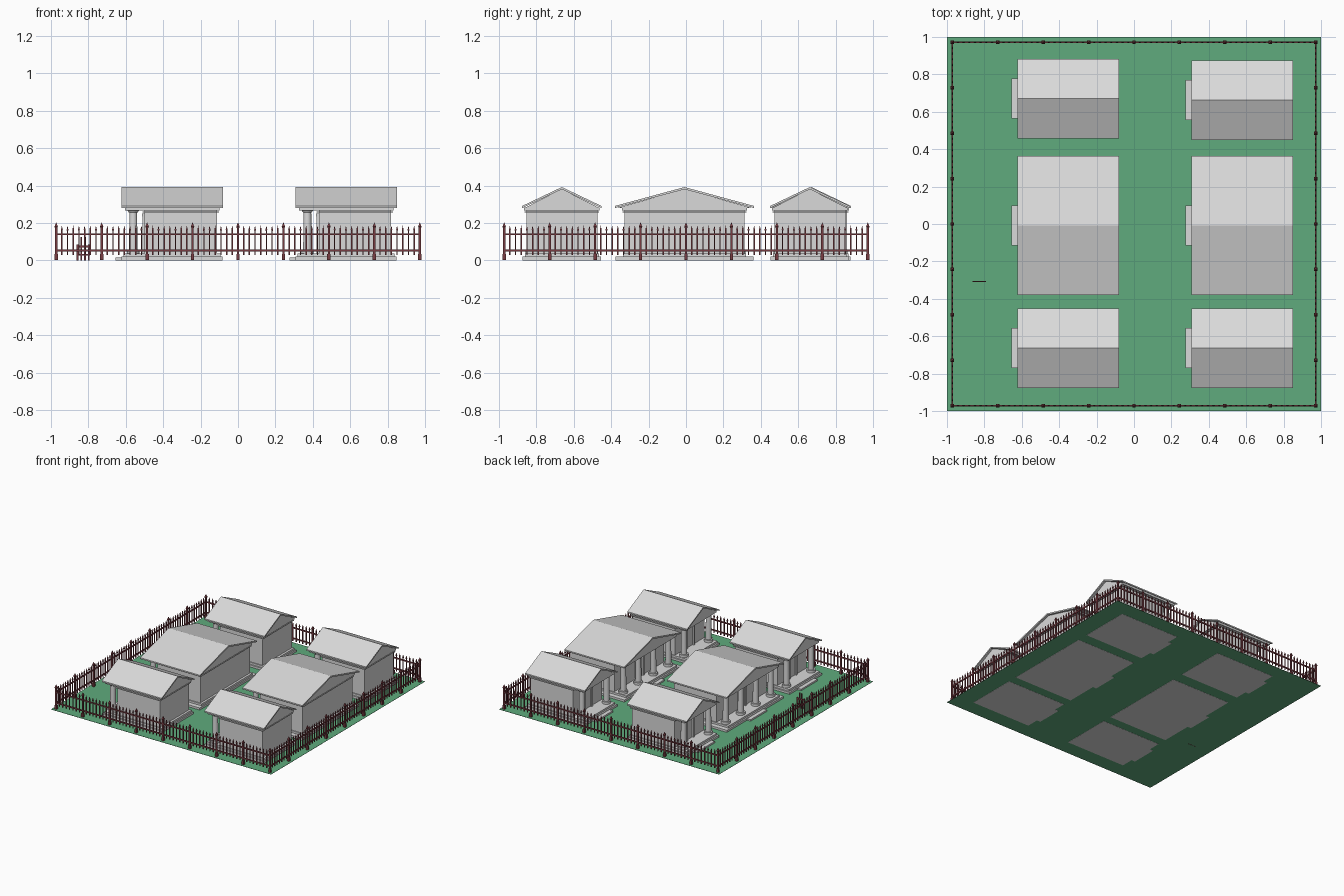
import bpy, bmesh, math
from mathutils import Matrix, Vector

if "Cube" in bpy.data.objects:
    bpy.data.objects.remove(bpy.data.objects["Cube"])


def material(name, rgb):
    m = bpy.data.materials.new(name)
    m.diffuse_color = (*rgb, 1)
    m.use_nodes = True
    m.node_tree.nodes["Principled BSDF"].inputs["Base Color"].default_value = m.diffuse_color
    return m


STONE = material("grey stone", (0.70, 0.70, 0.70))
GRASS = material("green grass", (0.115, 0.41, 0.205))
IRON = material("rusty red iron", (0.19, 0.045, 0.055))


def box(bm, x0, x1, y0, y1, z0, z1):
    c = Vector(((x0 + x1) / 2, (y0 + y1) / 2, (z0 + z1) / 2))
    s = Matrix.Diagonal((x1 - x0, y1 - y0, z1 - z0, 1))
    bmesh.ops.create_cube(bm, size=1, matrix=Matrix.Translation(c) @ s)


def cone(bm, x, y, z0, z1, r0, r1, n):
    m = Matrix.Translation((x, y, (z0 + z1) / 2)) @ Matrix.Rotation(math.pi / n, 4, 'Z')
    bmesh.ops.create_cone(bm, cap_ends=True, segments=n, radius1=r0, radius2=r1,
                          depth=z1 - z0, matrix=m)


def prism(bm, profile, x0, x1):
    """Solid from a (y, z) outline extended along x."""
    a, b = ([bm.verts.new((x, y, z)) for y, z in profile] for x in (x0, x1))
    bm.faces.new(a)
    bm.faces.new(b[::-1])
    for i in range(len(a)):
        bm.faces.new((a[i - 1], a[i], b[i], b[i - 1]))


def make(name, bm, mat, loc=(0, 0, 0), rot=0, smooth=False):
    bmesh.ops.recalc_face_normals(bm, faces=bm.faces)
    me = bpy.data.meshes.new(name)
    bm.to_mesh(me)
    bm.free()
    me.materials.append(mat)
    ob = bpy.data.objects.new(name, me)
    ob.location, ob.rotation_euler[2] = loc, rot
    bpy.context.collection.objects.link(ob)
    if smooth:
        bpy.context.view_layer.objects.active = ob
        ob.select_set(True)
        bpy.ops.object.shade_smooth_by_angle()
        ob.select_set(False)
    return ob


# lawn
bm = bmesh.new()
box(bm, -1, 1, -1, 1, 0.001, 0.003)
make("lawn", bm, GRASS)


def temple(tag, x, y, h, columns):
    """Temple with its porch toward -x; x is the roof's porch end, h the roof half width."""
    loc = (x, y, 0)
    wall = h - 0.05 if h > 0.3 else h - 0.022
    # stepped base and entrance step
    bm = bmesh.new()
    box(bm, 0.0, 0.54, -h + 0.003, h - 0.003, 0, 0.02)
    box(bm, 0.012, 0.53, -wall - 0.008, wall + 0.008, 0.02, 0.036)
    box(bm, -0.032, 0.0, -0.107, 0.107, 0, 0.016)
    make(tag + "_base", bm, STONE, loc)
    # hall with door frame and cornice
    bm = bmesh.new()
    box(bm, 0.125, 0.512, -wall, wall, 0.036, 0.268)
    for s in (-1, 1):
        box(bm, 0.113, 0.125, s * 0.045 - 0.008, s * 0.045 + 0.008, 0.036, 0.235)
    box(bm, 0.111, 0.125, -0.06, 0.06, 0.235, 0.25)
    box(bm, 0.114, 0.522, -wall - 0.01, wall + 0.01, 0.256, 0.262)
    make(tag + "_hall", bm, STONE, loc)
    # pediment, entablature and gabled roof
    bm = bmesh.new()
    e = h - 0.012
    box(bm, 0.02, 0.525, -wall - 0.012, wall + 0.012, 0.268, 0.284)
    prism(bm, [(-e, 0.28), (e, 0.28), (0, 0.382)], 0.02, 0.525)
    prism(bm, [(-h, 0.28), (-h, 0.291), (0, 0.392), (h, 0.291), (h, 0.28), (0, 0.38)], 0, 0.543)
    make(tag + "_roof", bm, STONE, loc)
    # porch columns
    bm = bmesh.new()
    span = wall - 0.03
    for i in range(columns):
        cy = -span + 2 * span * i / (columns - 1)
        cone(bm, 0.064, cy, 0.036, 0.056, 0.034, 0.034, 16)
        cone(bm, 0.064, cy, 0.056, 0.255, 0.023, 0.021, 16)
        cone(bm, 0.064, cy, 0.255, 0.268, 0.023, 0.032, 16)
    make(tag + "_columns", bm, STONE, loc, smooth=True)


for side, x in (("left", -0.624), ("right", 0.307)):
    temple(side + "_large_temple", x, -0.008, 0.372, 4)
    temple(side + "_back_temple", x, 0.67 if side == "left" else 0.662, 0.212, 2)
    temple(side + "_front_temple", x, -0.664, 0.212, 2)

# iron fence: one run per side, rotated around the centre
R, BAYS, PER = 0.972, 8, 8
for k, name in enumerate(("front", "right", "back", "left")):
    bm = bmesh.new()
    for z in (0.053, 0.14):
        box(bm, -R, R, -R - 0.004, -R + 0.004, z - 0.005, z + 0.005)
    for i in range(BAYS * PER):
        px = -R + 2 * R * i / (BAYS * PER)
        if i % PER:
            # spear-topped picket
            box(bm, px - 0.0035, px + 0.0035, -R - 0.0035, -R + 0.0035, 0.03, 0.16)
            cone(bm, px, -R, 0.156, 0.163, 0.004, 0.007, 4)
            cone(bm, px, -R, 0.163, 0.186, 0.007, 0.0, 4)
        else:
            # post with footing and finial
            box(bm, px - 0.009, px + 0.009, -R - 0.009, -R + 0.009, 0.002, 0.035)
            box(bm, px - 0.006, px + 0.006, -R - 0.006, -R + 0.006, 0.035, 0.175)
            cone(bm, px, -R, 0.172, 0.18, 0.008, 0.013, 4)
            cone(bm, px, -R, 0.18, 0.204, 0.013, 0.0, 4)
    make(name + "_fence", bm, IRON, rot=k * math.pi / 2)

# small iron-work marker standing on the lawn
bm = bmesh.new()
for dx in (-0.03, -0.01, 0.01, 0.03):
    top = 0.125 if abs(dx) < 0.02 else 0.085
    box(bm, dx - 0.005, dx + 0.005, -0.003, 0.003, 0, top)
for z in (0.03, 0.075):
    box(bm, -0.036, 0.036, -0.003, 0.003, z - 0.005, z + 0.005)
make("lawn_marker", bm, IRON, (-0.828, -0.308, 0))
